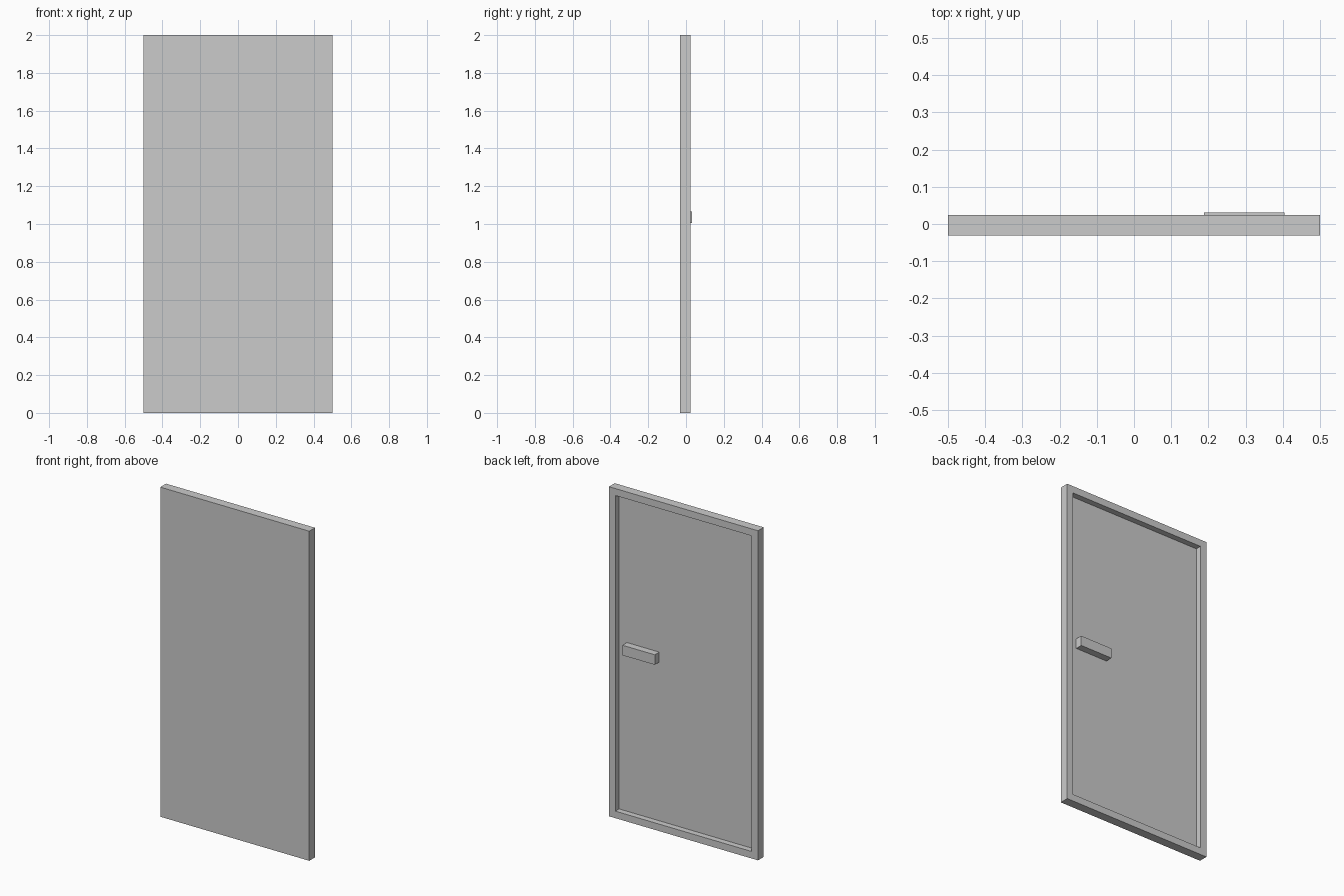
import bpy, bmesh
from mathutils import Vector

if "Cube" in bpy.data.objects:
    bpy.data.objects.remove(bpy.data.objects["Cube"])


def box(name, x, y, z):
    """Box from (min, max) ranges; returns the object and its bmesh."""
    bm = bmesh.new()
    bmesh.ops.create_cube(bm, size=1)
    lo, hi = Vector((x[0], y[0], z[0])), Vector((x[1], y[1], z[1]))
    bmesh.ops.scale(bm, vec=hi - lo, verts=bm.verts)
    bmesh.ops.translate(bm, vec=(lo + hi) / 2, verts=bm.verts)
    mesh = bpy.data.meshes.new(name)
    obj = bpy.data.objects.new(name, mesh)
    bpy.context.collection.objects.link(obj)
    return obj, bm


def finish(obj, bm):
    bm.to_mesh(obj.data)
    bm.free()


FRONT, BACK = -0.031, 0.024   # slab faces
PANEL = -0.012                # recessed panel level
BORDER = 0.06                 # raised frame width

# Door leaf: slab with a recessed panel in the back face
leaf, bm = box("door_leaf", (-0.5, 0.5), (FRONT, BACK), (0, 2))
bm.normal_update()
back = max(bm.faces, key=lambda f: f.calc_center_median().y)
bmesh.ops.inset_region(bm, faces=[back], thickness=BORDER)
panel = bmesh.ops.extrude_discrete_faces(bm, faces=[back])["faces"][0]
bmesh.ops.translate(bm, vec=(0, PANEL - BACK, 0), verts=panel.verts)
finish(leaf, bm)

# Handle: bar standing on the recessed panel, just proud of the frame
finish(*box("handle", (0.188, 0.405), (PANEL, 0.031), (1.005, 1.066)))
